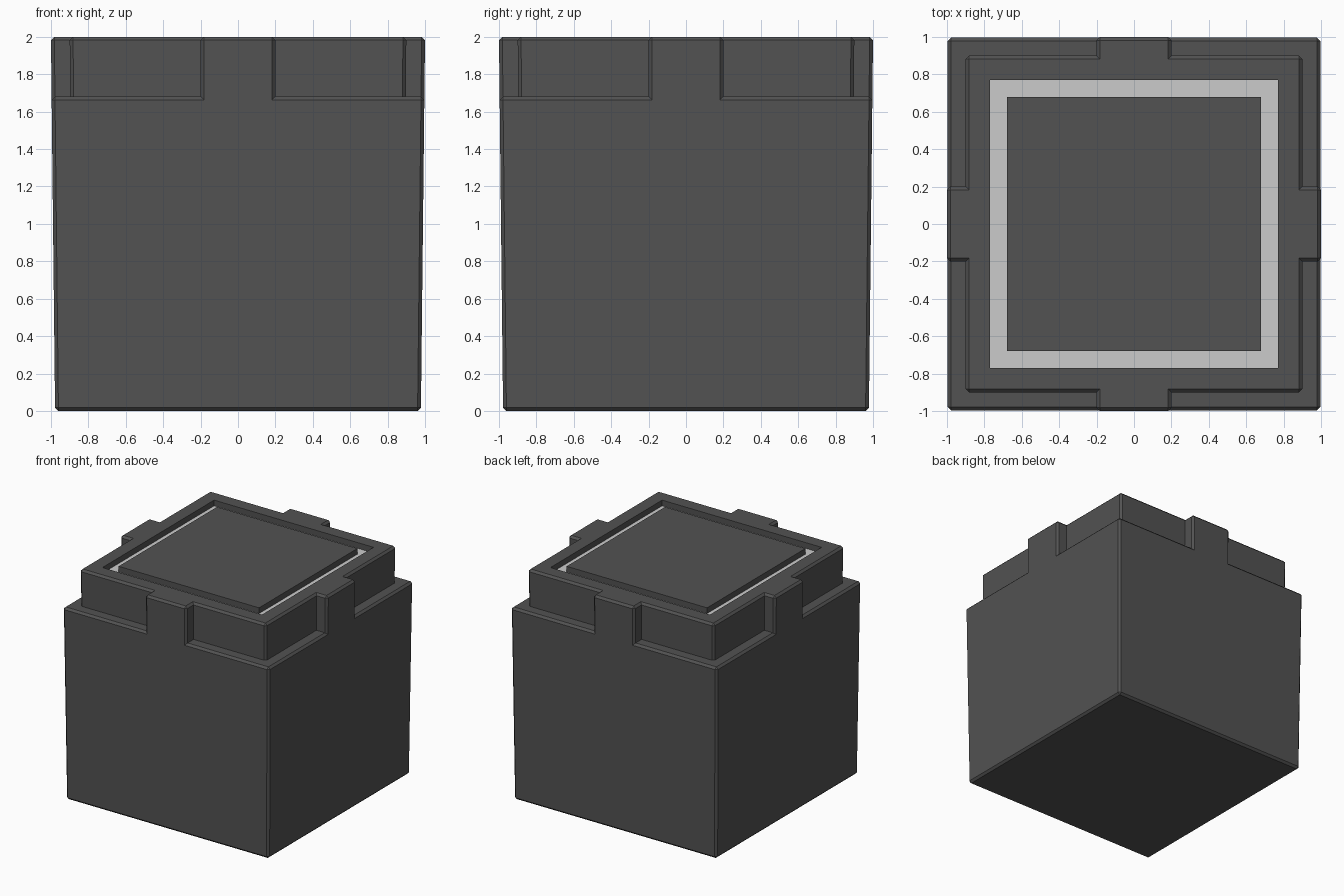
import bpy, bmesh

if "Cube" in bpy.data.objects:
    bpy.data.objects.remove(bpy.data.objects["Cube"])

LEDGE, TOP = 1.68, 2.0
STEPS = [-1.0, -0.9, -0.2, 0.2, 0.9, 1.0]


def material(name, v):
    m = bpy.data.materials.new(name)
    m.diffuse_color = (v, v, v, 1)
    m.use_nodes = True
    m.node_tree.nodes["Principled BSDF"].inputs["Base Color"].default_value = m.diffuse_color
    return m


def add_object(name, bm, mat=None):
    me = bpy.data.meshes.new(name)
    bm.to_mesh(me)
    bm.free()
    ob = bpy.data.objects.new(name, me)
    bpy.context.collection.objects.link(ob)
    if mat:
        me.materials.append(mat)
    return ob


def slab(name, half, z0, z1, mat=None):
    bm = bmesh.new()
    bmesh.ops.create_cube(bm, size=1)
    for v in bm.verts:
        v.co.x *= 2 * half
        v.co.y *= 2 * half
        v.co.z = z1 if v.co.z > 0 else z0
    return add_object(name, bm, mat)


def lift(bm, faces, dz):
    new = bmesh.ops.extrude_face_region(bm, geom=faces)["geom"]
    for g in new:
        if isinstance(g, bmesh.types.BMVert):
            g.co.z += dz
    return [g for g in new if isinstance(g, bmesh.types.BMFace)]


dark = material("dark_grey", 0.085)

# Crate body: a grid footprint lifted to the ledge, then block and tabs lifted to the top
bm = bmesh.new()
grid = [[bm.verts.new((x, y, 0)) for y in STEPS] for x in STEPS]
for i in range(5):
    for j in range(5):
        bm.faces.new((grid[i][j], grid[i + 1][j], grid[i + 1][j + 1], grid[i][j + 1]))
top = lift(bm, bm.faces[:], LEDGE)


def raised(face):
    c = face.calc_center_median()
    a, b = abs(c.x), abs(c.y)
    return max(a, b) < 0.9 or min(a, b) < 0.2


lift(bm, [f for f in top if raised(f)], TOP - LEDGE)
bmesh.ops.recalc_face_normals(bm, faces=bm.faces[:])

# Slight taper towards the floor
for v in bm.verts:
    s = 0.978 + 0.022 * v.co.z / TOP
    v.co.x *= s
    v.co.y *= s
bmesh.ops.dissolve_limit(bm, angle_limit=0.005, verts=bm.verts[:], edges=bm.edges[:])

# Chamfer on every outward edge
bm.normal_update()
sharp = [e for e in bm.edges if e.is_convex and e.calc_face_angle(0) > 0.5]
bmesh.ops.bevel(bm, geom=sharp, offset=0.018, offset_type='OFFSET', segments=1,
                profile=0.5, affect='EDGES', clamp_overlap=True)
body = add_object("crate_body", bm, dark)

# Square recess in the top
cutter = slab("recess_cutter", 0.77, TOP - 0.055, TOP + 0.2, dark)
cutter.hide_render = True
cutter.hide_viewport = True
cut = body.modifiers.new("recess", 'BOOLEAN')
cut.operation = 'DIFFERENCE'
cut.solver = 'EXACT'
cut.object = cutter

# Light strip in the recess and the raised centre panel
slab("light_strip", 0.77, TOP - 0.06, TOP - 0.05)
slab("top_panel", 0.678, TOP - 0.055, TOP, dark)
